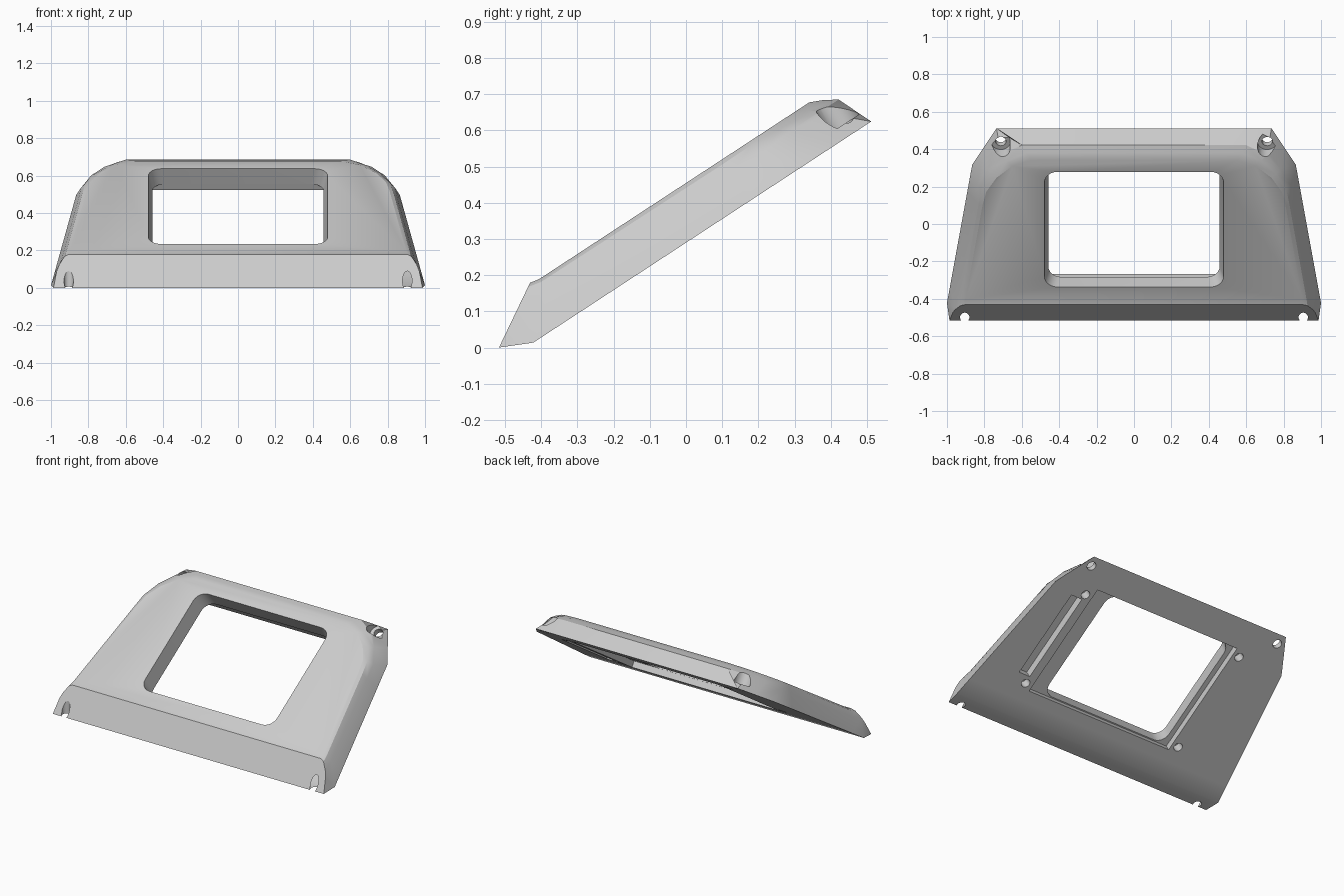
import bpy, bmesh, math
from mathutils import Matrix, Vector

cube = bpy.data.objects.get("Cube")
if cube:
    bpy.data.objects.remove(cube)

# Plate frame: x across, v up the slope, n out of the plate
TILT = Matrix.Translation((0, -0.422, 0.0137)) @ Matrix.Rotation(math.radians(33.2), 4, 'X')

grey = bpy.data.materials.new("light_grey")
grey.use_nodes = True
colour = (0.6, 0.6, 0.6, 1)
grey.diffuse_color = colour
grey.node_tree.nodes["Principled BSDF"].inputs["Base Color"].default_value = colour


def make_object(name, bm):
    bmesh.ops.recalc_face_normals(bm, faces=bm.faces)
    mesh = bpy.data.meshes.new(name)
    bm.to_mesh(mesh)
    bm.free()
    obj = bpy.data.objects.new(name, mesh)
    bpy.context.collection.objects.link(obj)
    mesh.materials.append(grey)
    return obj


def bridge(bm, a, b):
    for i in range(len(a)):
        j = (i + 1) % len(a)
        bm.faces.new((a[i], a[j], b[j], b[i]))


def slice_off(bm, p, q, keep):
    """Cut along the line p-q in the side plane, keeping the side holding keep."""
    p, q, keep = (Vector((0, *c)) for c in (p, q, keep))
    normal = Vector((1, 0, 0)).cross(q - p).normalized()
    if normal.dot(keep - p) > 0:
        normal.negate()
    cut = bmesh.ops.bisect_plane(bm, geom=bm.verts[:] + bm.edges[:] + bm.faces[:],
                                 plane_co=p, plane_no=normal, clear_outer=True)
    edges = [e for e in cut["geom_cut"] if isinstance(e, bmesh.types.BMEdge)]
    bmesh.ops.edgeloop_fill(bm, edges=edges)


# Half outlines from the front end to the back edge, one per height
base = [(1, -.3, 0), (1, 0, 0), (.983, .11, 0), (.891, .713, 0), (.865, .883, 0),
        (.8, 1, 0), (.735, 1.116, 0), (.6, 1.116, 0)]
wall = [(.96, -.3, .17), (.96, 0, .12), (.943, .11, .095), (.852, .713, .09),
        (.84, .81, .092), (.785, .92, .1), (.71, 1.01, .1), (.6, 1.074, .1)]
top = [(.918, -.3, .216), (.918, 0, .159), (.901, .11, .138), (.81, .713, .138),
       (.79, .8, .138), (.735, .89, .138), (.65, .965, .138), (.55, 1.002, .138)]
round_edge = []
for i, (a, b) in enumerate(zip(wall, top)):
    bulge = .012 if i < 5 else .003
    round_edge.append((Vector(a) + Vector(b)) / 2 + Vector((0, 0, bulge)))

# Frame body, lofted through the outlines
bm = bmesh.new()
rings = []
for half in (base, wall, round_edge, top):
    right = [bm.verts.new(p) for p in half]
    left = [bm.verts.new((-p[0], p[1], p[2])) for p in half]
    rings.append(right + left[::-1])
for lower, upper in zip(rings, rings[1:]):
    bridge(bm, lower, upper)
r = rings[-1]
bm.faces.new(rings[0])
bm.faces.new(r[2:-2])
for i in (0, 1):
    bm.faces.new((r[i], r[i + 1], r[-2 - i], r[-1 - i]))
bm.faces.new([ring[0] for ring in rings] + [ring[-1] for ring in rings[::-1]])
bm.transform(TILT)
# Sloping front face and the narrow foot under it
slice_off(bm, (-.517, 0), (-.433, .175), (0, .3))
slice_off(bm, (-.517, 0), (-.422, .0137), (0, .3))
frame = make_object("bezel_frame", bm)


# Cutters
def box(x0, x1, v0, v1, n0, n1):
    bm = bmesh.new()
    bmesh.ops.create_cube(bm, size=1)
    bm.transform(TILT @ Matrix.Translation(((x0 + x1) / 2, (v0 + v1) / 2, (n0 + n1) / 2))
                 @ Matrix.Diagonal((x1 - x0, v1 - v0, n1 - n0, 1)))
    return make_object("cutter", bm)


def cylinder(x, v, n0, n1, radius, frame_matrix=TILT):
    bm = bmesh.new()
    bmesh.ops.create_cone(bm, cap_ends=True, segments=24, radius1=radius, radius2=radius,
                          depth=n1 - n0)
    bm.transform(frame_matrix @ Matrix.Translation((x, v, (n0 + n1) / 2)))
    return make_object("cutter", bm)


def window():
    """Rounded opening that widens sideways towards the top."""
    bm = bmesh.new()
    loops = []
    radius, half_v, mid_v = .07, .368, .56
    for half_x, n in ((.439, -.05), (.493, .2)):
        loop = []
        for corner, (sx, sv) in enumerate(((1, 1), (-1, 1), (-1, -1), (1, -1))):
            for step in range(7):
                a = math.pi / 2 * (corner + step / 6)
                loop.append(bm.verts.new((sx * (half_x - radius) + radius * math.cos(a),
                                          mid_v + sv * (half_v - radius) + radius * math.sin(a), n)))
        loops.append(loop)
        bm.faces.new(loop)
    bridge(bm, *loops)
    bm.transform(TILT)
    return make_object("cutter", bm)


cutters = [window(),
           box(-.49, .58, .185, .932, -.05, .04),    # recess under the window
           box(.635, .715, .27, .84, -.05, .05)]     # slot under the left side
# Blind screw holes underneath
for x, v in ((.632, .875), (.632, .222), (-.537, .886), (-.537, .222)):
    cutters.append(cylinder(x, v, -.05, .06, .027))
for side in (-1, 1):
    # Counterbored back corner holes and front edge notches
    cutters.append(cylinder(side * .712, 1.055, -.05, .1, .028))
    cutters.append(cylinder(side * .712, 1.055, .035, .25, .052))
    cutters.append(cylinder(side * .905, -.499, -.1, .2, .025, Matrix()))

bpy.context.view_layer.objects.active = frame
for cutter in cutters:
    mod = frame.modifiers.new("cut", 'BOOLEAN')
    mod.operation = 'DIFFERENCE'
    mod.solver = 'EXACT'
    mod.object = cutter
    bpy.ops.object.modifier_apply(modifier=mod.name)
    bpy.data.objects.remove(cutter)

bpy.ops.object.select_all(action='DESELECT')
frame.select_set(True)
bpy.ops.object.shade_smooth_by_angle(angle=math.radians(25))
